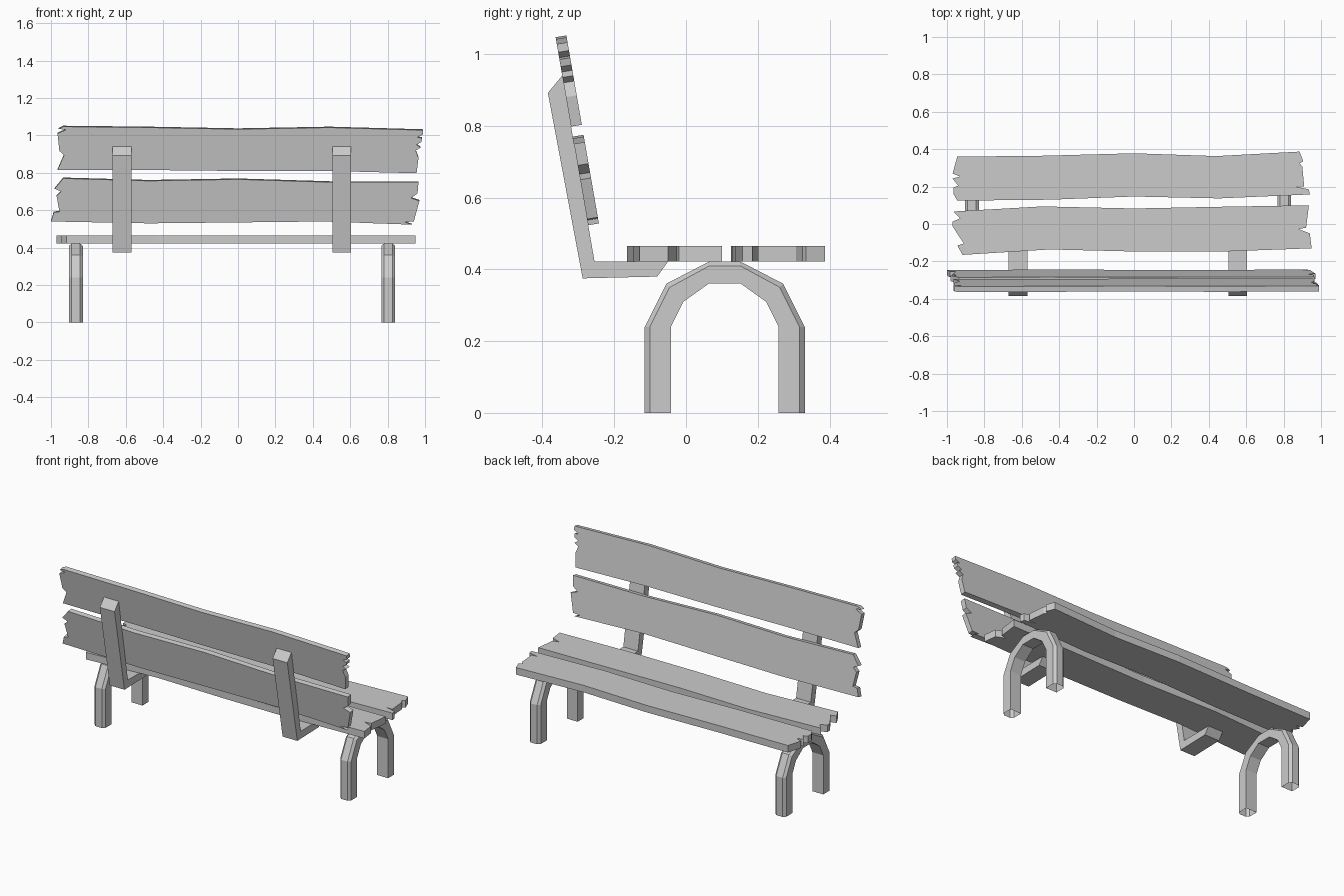
import bpy, bmesh
from mathutils import Vector

if "Cube" in bpy.data.objects:
    bpy.data.objects.remove(bpy.data.objects["Cube"])


def finish(bm, name):
    bmesh.ops.recalc_face_normals(bm, faces=bm.faces[:])
    mesh = bpy.data.meshes.new(name)
    bm.to_mesh(mesh)
    bm.free()
    obj = bpy.data.objects.new(name, mesh)
    bpy.context.collection.objects.link(obj)
    return obj


def prism(name, outline, direction):
    """Extrude a closed 3D outline along a direction."""
    bm = bmesh.new()
    face = bm.faces.new([bm.verts.new(p) for p in outline])
    ret = bmesh.ops.extrude_face_region(bm, geom=[face], use_keep_orig=True)
    verts = [g for g in ret["geom"] if isinstance(g, bmesh.types.BMVert)]
    bmesh.ops.translate(bm, verts=verts, vec=direction)
    return finish(bm, name)


# Seat planks: ragged outlines in x, y
seat_inner = [(-.965, .067), (-.49, .094), (0, .083), (.457, .092), (.935, .1),
              (.92, -.02), (.88, -.027), (.94, -.05), (.95, -.13),
              (.48, -.147), (0, -.147), (-.45, -.136), (-.917, -.165),
              (-.944, -.115), (-.91, -.104), (-.97, -.013), (-.97, .013), (-.93, .03)]
seat_outer = [(-.945, .36), (-.48, .365), (0, .378), (.44, .363), (.885, .387),
              (.905, .335), (.885, .325), (.9, .307), (.91, .2), (.865, .2),
              (.935, .185), (.94, .158), (.455, .137), (0, .147), (-.45, .13),
              (-.945, .125), (-.965, .16), (-.965, .195), (-.94, .205),
              (-.97, .243), (-.93, .254), (-.97, .27)]
for name, outline in (("seat_plank_inner", seat_inner), ("seat_plank_outer", seat_outer)):
    prism(name, [(x, y, .422) for x, y in outline], (0, 0, .043))

# Backrest planks: ragged outlines in x, z, laid on the leaning bracket plane
back_upper = [(-.935, 1.047), (-.475, 1.042), (0, 1.033), (.49, 1.042), (.99, 1.028),
              (.99, 1.005), (.96, .99), (.985, .985), (.98, .965), (.955, .95),
              (.977, .935), (.95, .92), (.965, .88), (.955, .798), (.49, .81),
              (0, .81), (-.47, .815), (-.965, .815), (-.93, .895), (-.955, .917),
              (-.965, 1.01), (-.92, 1.03), (-.96, 1.035)]
back_lower = [(-.935, .77), (-.475, .757), (0, .765), (.49, .75), (.965, .75),
              (.96, .69), (.925, .665), (.97, .65), (.94, .54), (.89, .537),
              (.93, .523), (.46, .54), (0, .535), (-.475, .53), (-1, .54),
              (-.985, .588), (-.955, .592), (-.97, .677), (-.945, .7), (-.98, .715)]
for name, outline in (("back_plank_lower", back_lower), ("back_plank_upper", back_upper)):
    prism(name, [(x, -.255 - .173 * (z - .42), z) for x, z in outline], (0, .03, .005))

# L-shaped brackets joining seat and backrest
bracket = [(-.288, .375), (-.08, .38), (-.05, .422), (-.255, .422), (-.345, .94), (-.385, .892)]
for side, x in (("left", -.67), ("right", .505)):
    prism("bracket_" + side, [(x, y, z) for y, z in bracket], (.1, 0, 0))

# Arched legs: chamfered section swept between outer and inner arches, open feet
half = [((.223, 0), (.15, 0)), ((.223, .24), (.15, .24)),
        ((.163, .36), (.115, .31)), ((.043, .422), (.045, .36))]
stations = [(-1, o, i) for o, i in half] + [(1, o, i) for o, i in reversed(half)]
for side, x in (("left", -.867), ("right", .803)):
    bm = bmesh.new()
    rings = []
    for s, o, i in stations:
        outer = Vector((x, .108 + s * o[0], o[1]))
        inner = Vector((x, .108 + s * i[0], i[1]))
        shoulder = outer.lerp(inner, .2)
        section = [(inner, -.037), (shoulder, -.037), (outer, -.022),
                   (outer, .022), (shoulder, .037), (inner, .037)]
        rings.append([bm.verts.new(p + Vector((w, 0, 0))) for p, w in section])
    for a, b in zip(rings, rings[1:]):
        for k in range(6):
            n = (k + 1) % 6
            bm.faces.new((a[k], a[n], b[n], b[k]))
    finish(bm, "arched_leg_" + side)
